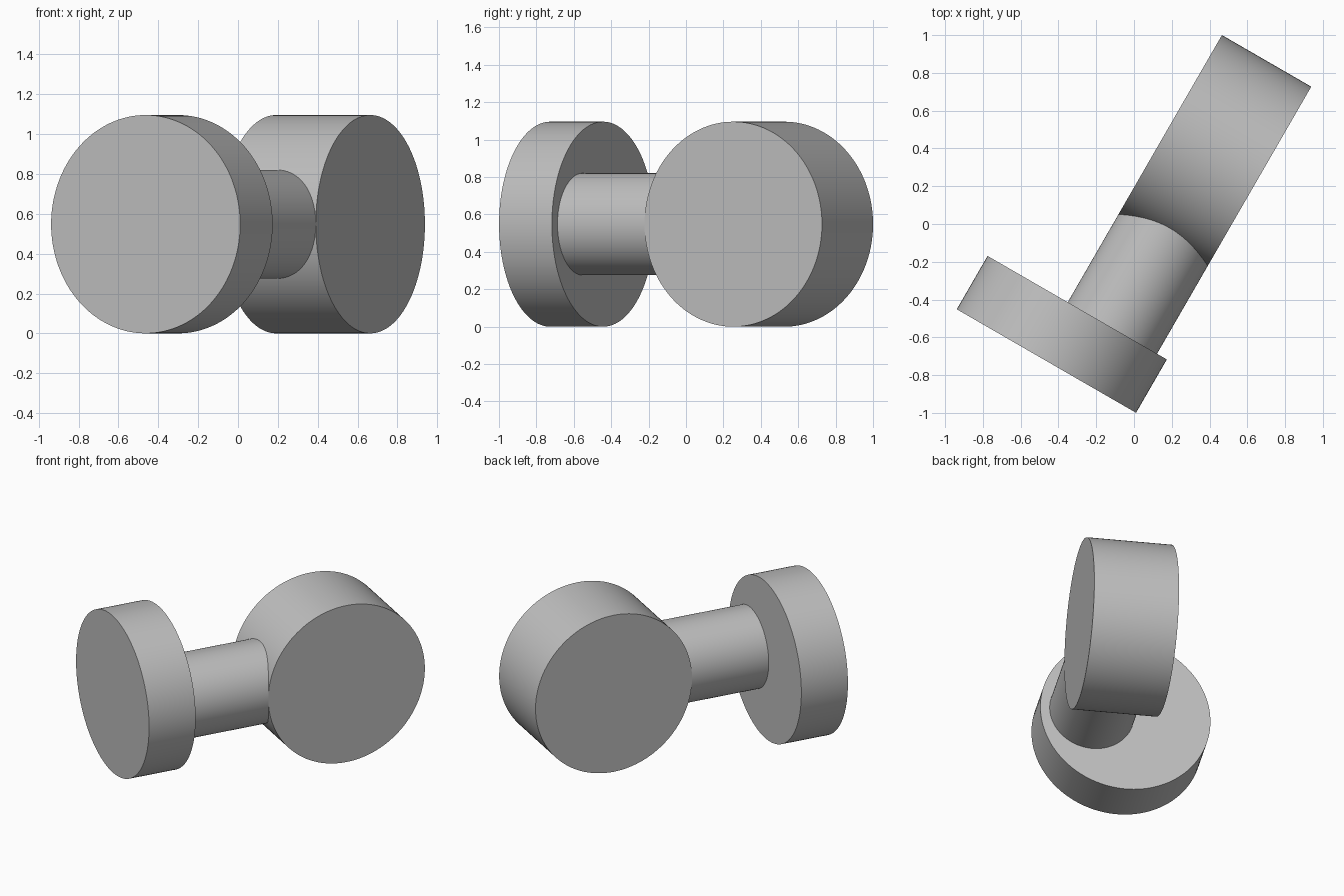
import bpy
import math
from mathutils import Matrix, Vector

if "Cube" in bpy.data.objects:
    bpy.data.objects.remove(bpy.data.objects["Cube"], do_unlink=True)

# Single flat colour
grey = bpy.data.materials.new("plain grey")
grey.use_nodes = True
colour = (0.52, 0.52, 0.52, 1)
grey.diffuse_color = colour
grey.node_tree.nodes["Principled BSDF"].inputs["Base Color"].default_value = colour

# Main dimensions
RADIUS = 0.548
SHAFT_RADIUS = 0.273
HEAD_WIDTH = 0.546
BASE_WIDTH = 0.326
REACH = 1.085      # head centre to the inner face of the base
OFFSET = 0.215     # sideways shift of the base from the shaft

# Turned frame: local y runs along the shaft, local x along the head axis
frame = Matrix.Translation((0.428, 0.389, RADIUS)) @ Matrix.Rotation(math.radians(-30), 4, "Z")


def cylinder(name, radius, start, end):
    """Cylinder between two points of the turned frame."""
    start, end = frame @ Vector(start), frame @ Vector(end)
    axis = end - start
    bpy.ops.mesh.primitive_cylinder_add(
        vertices=128, radius=radius, depth=axis.length,
        location=(start + end) / 2,
        rotation=axis.to_track_quat("Z", "Y").to_euler())
    obj = bpy.context.object
    obj.name = name
    obj.data.materials.append(grey)
    bpy.ops.object.shade_smooth_by_angle(angle=math.radians(30))
    return obj


# Wide head lying across the shaft
cylinder("head", RADIUS, (-HEAD_WIDTH / 2, 0, 0), (HEAD_WIDTH / 2, 0, 0))
# Shaft running from the base into the head
cylinder("shaft", SHAFT_RADIUS, (0, -REACH, 0), (0, -0.4, 0))
# Off-centre base disc
cylinder("base_disc", RADIUS, (-OFFSET, -REACH - BASE_WIDTH, 0), (-OFFSET, -REACH, 0))
